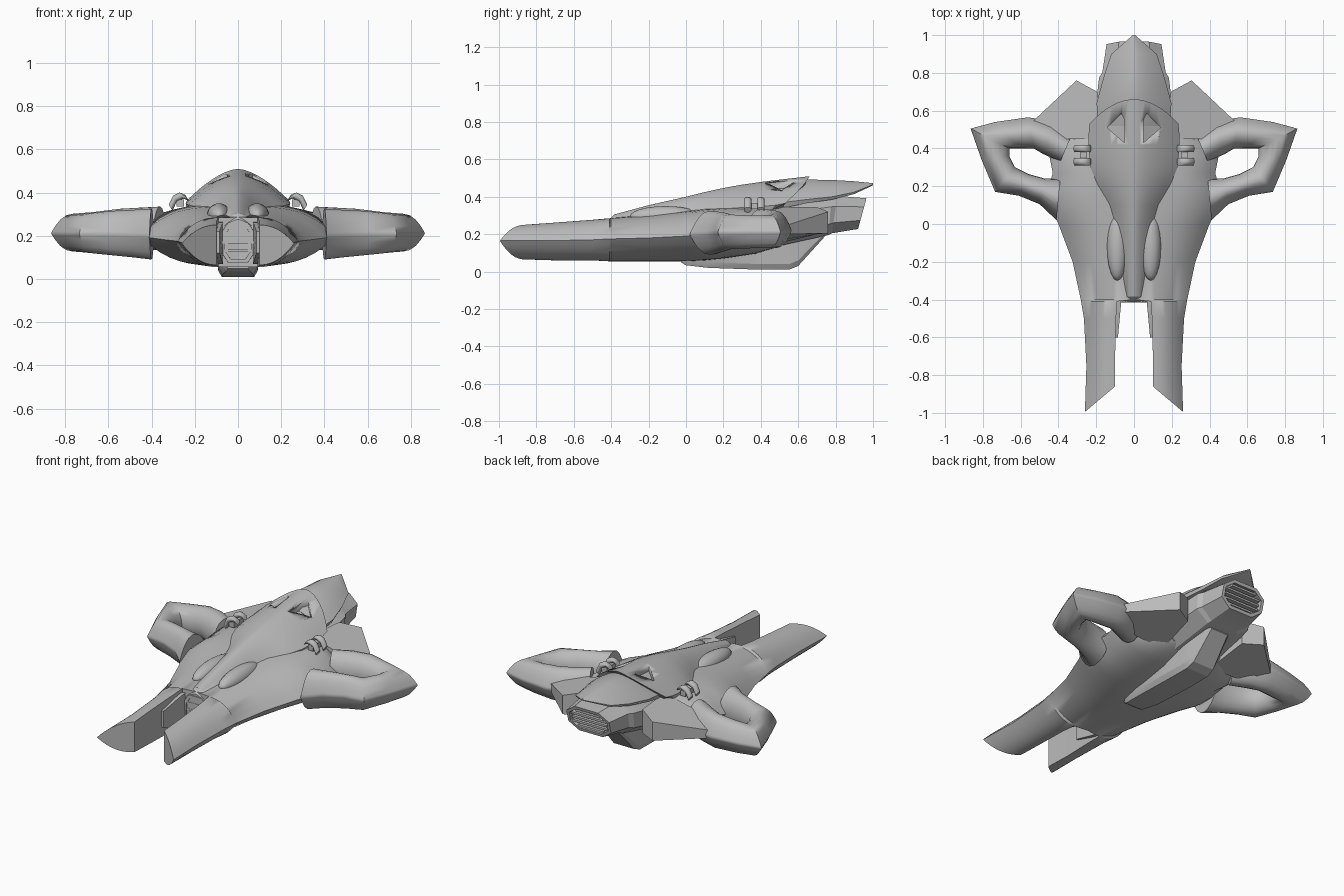
import bpy, bmesh, math
from mathutils import Vector

if "Cube" in bpy.data.objects:
    bpy.data.objects.remove(bpy.data.objects["Cube"])

grey = bpy.data.materials.new("hull_grey")
grey.diffuse_color = (0.5, 0.5, 0.5, 1)
grey.use_nodes = True
grey.node_tree.nodes["Principled BSDF"].inputs["Base Color"].default_value = grey.diffuse_color


def finish(name, bm, mirror=False, angle=35):
    """Turn a bmesh into a named, shaded object, optionally mirrored across x."""
    bmesh.ops.recalc_face_normals(bm, faces=bm.faces)
    mesh = bpy.data.meshes.new(name)
    bm.to_mesh(mesh)
    bm.free()
    mesh.materials.append(grey)
    ob = bpy.data.objects.new(name, mesh)
    bpy.context.collection.objects.link(ob)
    bpy.ops.object.select_all(action='DESELECT')
    ob.select_set(True)
    bpy.context.view_layer.objects.active = ob
    bpy.ops.object.shade_smooth_by_angle(angle=math.radians(angle))
    if mirror:
        ob.modifiers.new("mirror", 'MIRROR').use_mirror_merge = False
    return ob


def loft(name, rings, mirror=False, angle=35, recess=0):
    """Skin closed rings of points; recess sinks an inset panel into the last cap."""
    bm = bmesh.new()
    rows = [[bm.verts.new(p) for p in ring] for ring in rings]
    n = len(rows[0])
    for a, b in zip(rows, rows[1:]):
        for i in range(n):
            bm.faces.new((a[i], a[(i + 1) % n], b[(i + 1) % n], b[i]))
    bm.faces.new(rows[0])
    cap = bm.faces.new(rows[-1])
    bmesh.ops.recalc_face_normals(bm, faces=bm.faces)
    if recess:
        bmesh.ops.inset_region(bm, faces=[cap], thickness=0.02)
        bmesh.ops.inset_region(bm, faces=[cap], thickness=0.001, depth=-recess)
    return finish(name, bm, mirror, angle)


def box(name, lo, hi, mirror=False):
    xy = [(lo[0], lo[1]), (hi[0], lo[1]), (hi[0], hi[1]), (lo[0], hi[1])]
    return loft(name, [[(x, y, z) for x, y in xy] for z in (lo[2], hi[2])], mirror)


# Hull with two forward prongs: flat inner wall, curved faces meeting at an outer edge
def hull_ring(y, slant, xi, xo, zb, zt, ze, p):
    us = [i / 10 for i in range(11)]
    pt = lambda u, z: (xi + (xo - xi) * u, y + slant * u, ze + (z - ze) * (1 - u ** p))
    return [pt(u, zb) for u in us] + [pt(u, zt) for u in us[-2::-1]]


hull = [(-.86, -.135, .10, .26, .065, .25, .165, 2.2),
        (-.70, -.05, .10, .252, .06, .262, .165, 2.3),
        (-.50, 0, .095, .265, .06, .277, .17, 2.4),
        (-.41, 0, .09, .28, .055, .285, .175, 2.5),
        (-.40, 0, 0, .282, .055, .286, .175, 2.8),
        (-.20, 0, 0, .325, .055, .305, .18, 3),
        (0, 0, 0, .40, .055, .325, .19, 3.2),
        (.10, 0, 0, .45, .06, .335, .20, 3.6),
        (.20, 0, 0, .45, .07, .342, .20, 4),
        (.27, 0, 0, .43, .08, .345, .21, 4),
        (.37, 0, 0, .45, .095, .345, .215, 4),
        (.47, 0, 0, .36, .125, .345, .22, 4),
        (.53, 0, 0, .24, .15, .34, .23, 4)]
loft("hull", [hull_ring(*r) for r in hull], True, 40)


# Looped wings: each section runs from the opening out to the sharp outer edge
def wing_ring(ix, iy, ox, oy, zc, up, down):
    pts = []
    for k in range(20):
        a = math.tau * k / 20
        u, s = math.cos(a), math.sin(a)
        h = (1 - abs(u) ** 2.2) * (1 if s >= 0 else -1) if u > 0 else s
        t = (u + 1) / 2
        pts.append((ix + (ox - ix) * t, iy + (oy - iy) * t,
                    zc + h * (up if h > 0 else down)))
    return pts


wing = [(.39, .24, .41, .02, .20, .125, .11), (.47, .24, .50, .105, .205, .115, .105),
        (.56, .265, .61, .15, .21, .105, .10), (.63, .30, .735, .17, .21, .095, .09),
        (.66, .36, .805, .335, .21, .09, .085), (.66, .40, .865, .505, .212, .09, .085),
        (.60, .40, .735, .54, .215, .095, .09), (.53, .40, .56, .565, .22, .105, .095),
        (.48, .37, .43, .54, .22, .11, .09), (.39, .33, .33, .47, .225, .11, .09)]
loft("wing_loop", [wing_ring(*r) for r in wing], True, 50)


# Ridged shells: spine cover and tail hood share the same arched section
def shell_ring(y, w, zt, ze, drop, bend=0, tuck=0):
    ss = [i / 8 for i in range(-8, 9)]
    top = [(s * w, y - bend * s * s, ze + (zt - ze) * (1 - abs(s) ** 1.6)) for s in ss]
    return top + [(s * w * .95, y - bend * s * s - tuck, ze - drop) for s in ss[::-1]]


spine = [(-.41, .062, .275, .245, .08), (-.385, .074, .305, .25, .08),
         (-.20, .085, .355, .285, .08), (0, .105, .40, .315, .08),
         (.10, .135, .425, .325, .08), (.20, .19, .447, .335, .06),
         (.30, .23, .465, .343, .05), (.42, .242, .482, .35, .05),
         (.54, .24, .496, .355, .04, .06, .03), (.66, .235, .51, .365, .03, .13, .06)]
canopy = loft("spine_cover", [shell_ring(*r) for r in spine], angle=30)

# Recessed windows in the spine cover
corners = [(.142, .51, .40), (.067, .585, .44), (.05, .55, .447), (.05, .43, .438)]
cutter = loft("window_cutter", [corners, [(x, y, .6) for x, y, z in corners]], True)
cutter.hide_render = True
cutter.display_type = 'WIRE'
cut = canopy.modifiers.new("windows", 'BOOLEAN')
cut.operation = 'DIFFERENCE'
cut.object = cutter

hood = [(.52, .19, .455, .37, .03), (.64, .198, .492, .385, .02), (.78, .16, .49, .40, .015),
        (.90, .12, .483, .425, .01), (1.0, .006, .473, .465, .004)]
loft("tail_hood", [shell_ring(*r) for r in hood], angle=20)


# Engine block with sunken, slatted exhaust
def octagon(y, w, z0, z1, tilt=0):
    c, h = .45, z1 - z0
    pts = [(-w * (1 - c), 0), (w * (1 - c), 0), (w, .28), (w, .72),
           (w * (1 - c), 1), (-w * (1 - c), 1), (-w, .72), (-w, .28)]
    return [(x, y + tilt * (t - 1), z0 + h * t) for x, t in pts]


loft("engine", [octagon(.42, .23, .12, .34), octagon(.60, .205, .16, .385),
                octagon(.78, .185, .195, .405, .02), octagon(.81, .168, .205, .405, .03),
                octagon(.965, .145, .228, .392, .045)], angle=20, recess=.05)
for i in range(5):
    z = .258 + i * .026
    y = .915 + (z - .228) * .27
    w = .085 if i in (0, 4) else .118
    box("exhaust_slat", (-w, y - .04, z - .006), (w, y, z + .006))

# Tail fins: thick wedges thinning toward the tip
fin = [(.17, .45, .14, .345), (.50, .45, .16, .27), (.55, .53, .20, .245),
       (.305, .76, .205, .32), (.195, .70, .20, .345)]
loft("tail_fin", [[(x, y, a) for x, y, a, b in fin], [(x, y, b) for x, y, a, b in fin]],
     True, 20)

# Keel under the hull: stations of (y, half width, bottom, top)
keel = [(-.025, .055, .048, .07), (.0, .07, .034, .09), (.12, .088, .02, .13),
        (.40, .092, .01, .17), (.55, .09, .01, .19), (.60, .085, .03, .20),
        (.74, .07, .185, .22)]
loft("keel", [[(-w * .82, y, a), (w * .82, y, a), (w, y, a + min(.03, (b - a) / 2)),
               (w * 1.08, y, b), (-w * 1.08, y, b), (-w, y, a + min(.03, (b - a) / 2))]
              for y, w, a, b in keel], angle=20)

# Intake pods beside the spine
bm = bmesh.new()
bmesh.ops.create_uvsphere(bm, u_segments=20, v_segments=12, radius=1)
for v in bm.verts:
    v.co = Vector((.088 + v.co.x * .056, -.11 + v.co.y * .19, .295 + v.co.z * .055))
finish("intake_pod", bm, True, 60)

# Nose intake between the prongs, with slats
loft("nose_intake", [octagon(-.30, .088, .07, .275), octagon(-.415, .08, .075, .262)],
     angle=20, recess=.03)
for z in (.13, .17, .21):
    box("intake_slat", (-.062, -.412, z - .006), (.062, -.375, z + .006))

# Guide plates on the inner prong walls
plate = [(-.60, .12), (-.44, .07), (-.37, .07), (-.37, .265), (-.44, .262), (-.60, .22)]
loft("guide_plate", [[(.105, y, z) for y, z in plate],
                     [(.085 if y < -.5 else .07, y, z) for y, z in plate]], True, 20)

# Clamps bridging the spine cover and hull
clamp_path = [(.235, .375), (.262, .386), (.292, .372), (.312, .33)]
for y in (.33, .40):
    loft("clamp", [[(x + .014 * math.cos(a) * .6, y + .02 * math.sin(a),
                     z + .014 * math.cos(a))
                    for a in (math.tau * k / 10 for k in range(10))]
                   for x, z in clamp_path], True, 50)
box("clamp_link", (.25, .32, .335), (.285, .41, .368), True)
